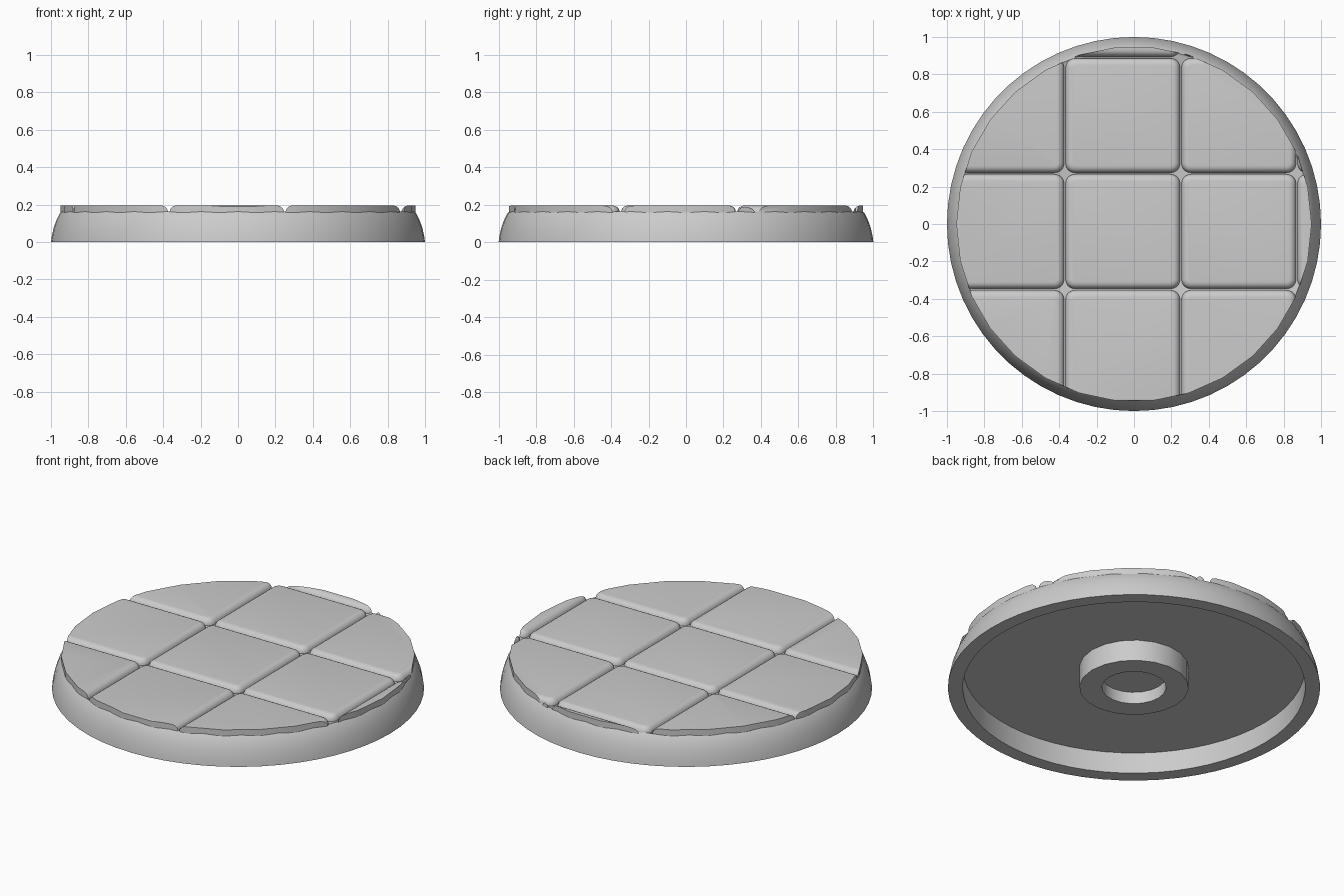
import bpy, bmesh, math
from mathutils import Vector

cube = bpy.data.objects.get("Cube")
if cube:
    bpy.data.objects.remove(cube, do_unlink=True)

GREY = (0.6, 0.6, 0.6, 1)
stone = bpy.data.materials.new("stone_grey")
stone.use_nodes = True
stone.diffuse_color = GREY
stone.node_tree.nodes["Principled BSDF"].inputs["Base Color"].default_value = GREY


def finish(bm, name, angle=35):
    """Turn a bmesh into a named, smooth-shaded object."""
    bmesh.ops.recalc_face_normals(bm, faces=bm.faces)
    mesh = bpy.data.meshes.new(name)
    bm.to_mesh(mesh)
    bm.free()
    mesh.materials.append(stone)
    obj = bpy.data.objects.new(name, mesh)
    bpy.context.collection.objects.link(obj)
    bpy.ops.object.select_all(action='DESELECT')
    obj.select_set(True)
    bpy.context.view_layer.objects.active = obj
    bpy.ops.object.shade_smooth_by_angle(angle=math.radians(angle))
    return obj


def lathe(name, profile, sides):
    """Spin a radius/height profile around z."""
    bm = bmesh.new()
    verts = [bm.verts.new((r, 0, z)) for r, z in profile]
    edges = [bm.edges.new(pair) for pair in zip(verts, verts[1:])]
    bmesh.ops.spin(bm, geom=verts + edges, cent=(0, 0, 0), axis=(0, 0, 1),
                   angle=math.tau, steps=sides)
    bmesh.ops.remove_doubles(bm, verts=bm.verts, dist=1e-4)
    return finish(bm, name)


# Hollow round base with a rounded outer wall
lathe("base_shell", [
    (0, 0.125), (0.92, 0.125), (0.92, 0), (1, 0), (0.996, 0.03),
    (0.986, 0.075), (0.972, 0.115), (0.953, 0.153), (0.944, 0.164),
    (0.93, 0.157), (0, 0.157)], 60)

# Magnet socket under the base
lathe("magnet_socket", [
    (0, 0.07), (0.173, 0.07), (0.173, 0), (0.294, 0), (0.294, 0.13), (0, 0.13)], 20)

# Floor tiles, trimmed to the round edge
PITCH, SIZE, FLOOR, TOP = 0.62, 0.612, 0.14, 0.195
CENTRE = Vector((-0.06, -0.04))
TRIM_SIDES, TRIM_RADIUS = 30, 0.95
TRIM_FLAT = TRIM_RADIUS * math.cos(math.pi / TRIM_SIDES)


def tile(name, x, y):
    bm = bmesh.new()
    bmesh.ops.create_cube(bm, size=1)
    bmesh.ops.scale(bm, vec=(SIZE, SIZE, TOP - FLOOR), verts=bm.verts)
    bmesh.ops.translate(bm, vec=(x, y, (TOP + FLOOR) / 2), verts=bm.verts)
    # Rounded corners, then a rounded upper border
    upright = [e for e in bm.edges if abs(e.verts[0].co.z - e.verts[1].co.z) > 0.01]
    bmesh.ops.bevel(bm, geom=upright, offset=0.05, segments=5, profile=0.5, affect='EDGES')
    border = [e for e in bm.edges if all(v.co.z > TOP - 0.001 for v in e.verts)]
    bmesh.ops.bevel(bm, geom=border, offset=0.036, segments=5, profile=0.5, affect='EDGES')
    # Slice off everything outside the many-sided rim
    for i in range(TRIM_SIDES):
        a = math.pi / 2 + i * math.tau / TRIM_SIDES
        n = Vector((math.cos(a), math.sin(a), 0))
        cut = bmesh.ops.bisect_plane(bm, geom=bm.verts[:] + bm.edges[:] + bm.faces[:],
                                     plane_co=n * TRIM_FLAT, plane_no=n, clear_outer=True)
        if not bm.faces:
            break
        rim = [e for e in cut["geom_cut"] if isinstance(e, bmesh.types.BMEdge)]
        if rim:
            bmesh.ops.holes_fill(bm, edges=rim, sides=0)
    if bm.faces:
        finish(bm, name, 30)
    else:
        bm.free()


for col in range(-2, 3):
    for row in range(-2, 3):
        tile(f"floor_tile_{col + 3}_{row + 3}",
             CENTRE.x + col * PITCH, CENTRE.y + row * PITCH)
